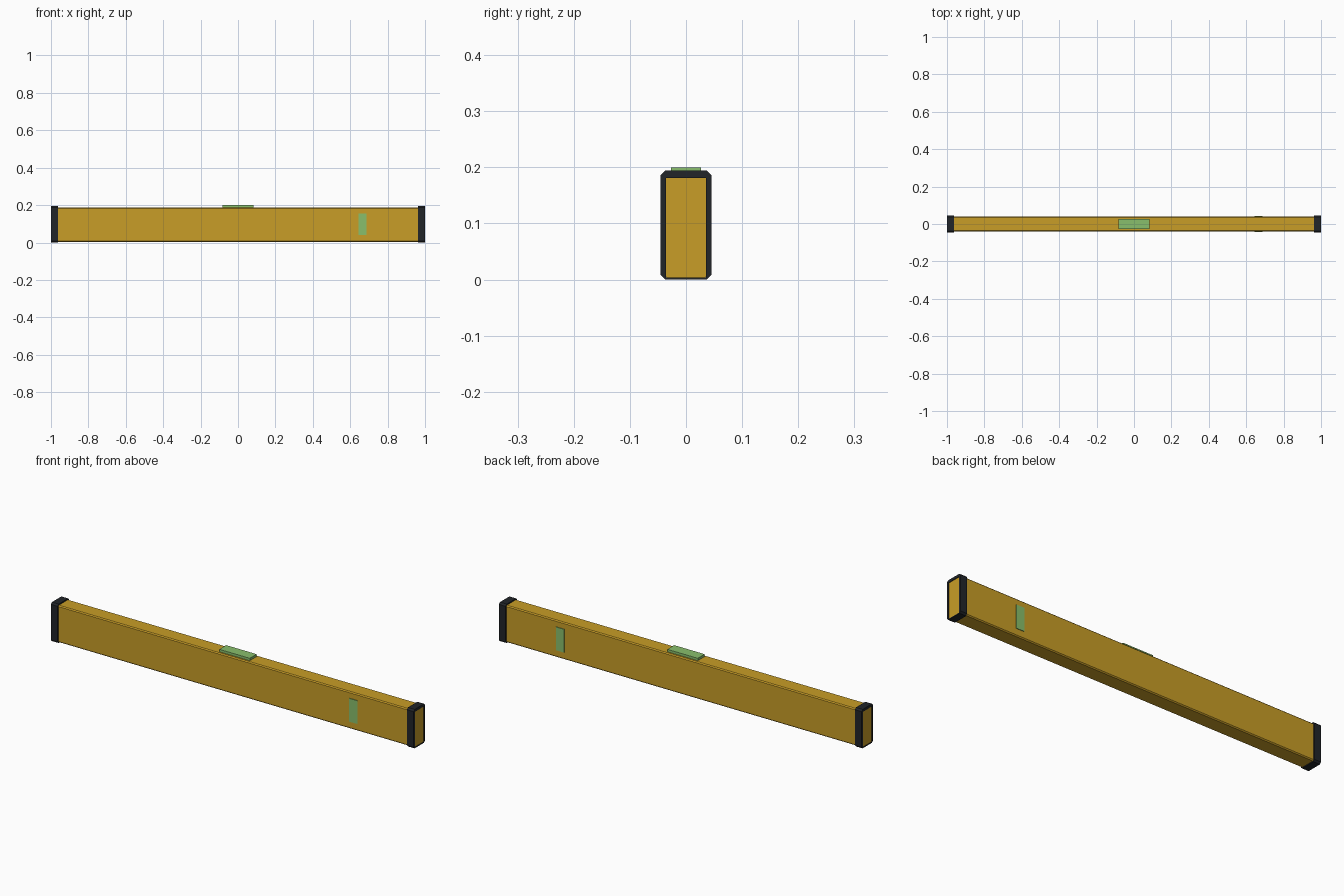
import bpy, bmesh

if "Cube" in bpy.data.objects:
    bpy.data.objects.remove(bpy.data.objects["Cube"])


def material(name, color):
    m = bpy.data.materials.new(name)
    m.diffuse_color = color
    m.use_nodes = True
    m.node_tree.nodes["Principled BSDF"].inputs["Base Color"].default_value = m.diffuse_color
    return m


yellow = material("yellow_paint", (0.58, 0.34, 0.02, 1))
black = material("black_rubber", (0.015, 0.018, 0.022, 1))
green = material("green_vial", (0.25, 0.52, 0.15, 1))


def profile(half_y, z0, z1, c):
    """Rectangle in the yz plane with chamfered corners."""
    return [(-half_y + c, z0), (half_y - c, z0), (half_y, z0 + c), (half_y, z1 - c),
            (half_y - c, z1), (-half_y + c, z1), (-half_y, z1 - c), (-half_y, z0 + c)]


def finish(name, bm, mat):
    bmesh.ops.recalc_face_normals(bm, faces=bm.faces)
    me = bpy.data.meshes.new(name)
    bm.to_mesh(me)
    bm.free()
    me.materials.append(mat)
    ob = bpy.data.objects.new(name, me)
    bpy.context.collection.objects.link(ob)
    return ob


def bar(name, x0, x1, points, mat, hole=None):
    """Extrude a yz profile along x, optionally as an open ring."""
    bm = bmesh.new()
    loops = [[[bm.verts.new((x, y, z)) for y, z in pts] for x in (x0, x1)]
             for pts in ([points, hole] if hole else [points])]
    n = len(points)
    for i in range(n):
        j = (i + 1) % n
        for a, b in loops:
            bm.faces.new((a[i], a[j], b[j], b[i]))
        if hole:
            for end in (0, 1):
                o, h = loops[0][end], loops[1][end]
                bm.faces.new((o[i], o[j], h[j], h[i]))
    if not hole:
        for loop in loops[0]:
            bm.faces.new(loop)
    return finish(name, bm, mat)


def box(name, x, y, z, mat):
    bm = bmesh.new()
    bmesh.ops.create_cube(bm, size=1)
    for v in bm.verts:
        v.co = [(lo + hi) / 2 + c * (hi - lo) for c, (lo, hi) in zip(v.co, (x, y, z))]
    return finish(name, bm, mat)


# Long beam with softened edges
bar("beam", -0.997, 0.997, profile(0.04, 0.004, 0.188, 0.005), yellow)

# Rubber sleeves around both ends
for side, x0, x1 in (("left", -1.0, -0.963), ("right", 0.963, 1.0)):
    bar(side + "_end_cap", x0, x1, profile(0.045, 0.0, 0.194, 0.008), black,
        profile(0.036, 0.004, 0.181, 0.0005))

# Level window on top, plumb window through both sides
box("top_vial", (-0.084, 0.084), (-0.027, 0.027), (0.17, 0.2), green)
box("side_vial", (0.643, 0.688), (-0.043, 0.043), (0.04, 0.156), green)
